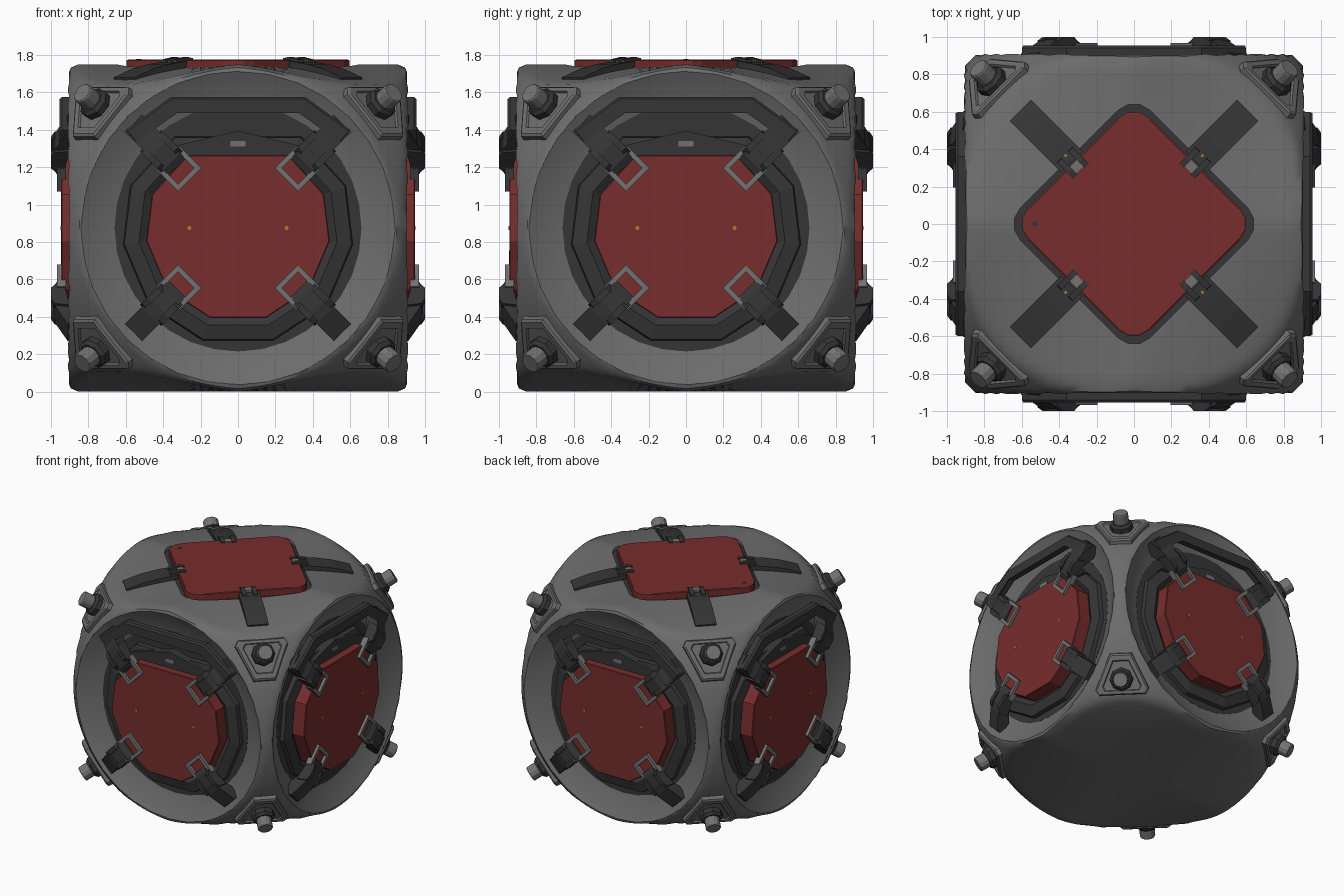
import bpy, bmesh, math
from mathutils import Matrix, Vector

if "Cube" in bpy.data.objects:
    bpy.data.objects.remove(bpy.data.objects["Cube"])

CZ = 0.875                                   # height of the body centre
HALF = Vector((0.91, 0.91, 0.875))
BALL = 1.238                                 # sphere that rounds off the block


def material(name, r, g, b):
    m = bpy.data.materials.new(name)
    m.diffuse_color = (r, g, b, 1)
    m.use_nodes = True
    m.node_tree.nodes["Principled BSDF"].inputs["Base Color"].default_value = m.diffuse_color
    return m


GREY = material("body grey", 0.15, 0.15, 0.153)
DARK = material("dark metal", 0.036, 0.036, 0.037)
RED = material("dull red", 0.185, 0.026, 0.026)
LIGHT = material("light grey", 0.17, 0.17, 0.17)
OCHRE = material("ochre", 0.4, 0.2, 0.03)


def finish(name, bm, mat, matrix=Matrix()):
    bmesh.ops.transform(bm, matrix=matrix, verts=bm.verts)
    bmesh.ops.recalc_face_normals(bm, faces=bm.faces)
    me = bpy.data.meshes.new(name)
    bm.to_mesh(me)
    bm.free()
    ob = bpy.data.objects.new(name, me)
    bpy.context.collection.objects.link(ob)
    me.materials.append(mat)
    return ob


def loft(bm, rings):
    """Closed skin through rings that all have the same point count."""
    vs = [[bm.verts.new(p) for p in r] for r in rings]
    n = len(vs[0])
    for a, b in zip(vs, vs[1:]):
        for i in range(n):
            bm.faces.new((a[i], a[(i + 1) % n], b[(i + 1) % n], b[i]))
    bm.faces.new(vs[0])
    bm.faces.new(vs[-1])


def prism(name, pts, levels, mat, matrix):
    """Outline lofted through (height, scale) levels."""
    bm = bmesh.new()
    loft(bm, [[(x * s, y * s, w) for x, y in pts] for w, s in levels])
    return finish(name, bm, mat, matrix)


def ngon(r, n, a0=0):
    return [(r * math.cos(a0 + math.tau * i / n), r * math.sin(a0 + math.tau * i / n)) for i in range(n)]


def rect(x0, x1, y0, y1):
    return [(x0, y0), (x1, y0), (x1, y1), (x0, y1)]


def mirrored(half):
    return half + [(-x, y) for x, y in reversed(half) if x != 0]


def rounded_square(h, r):
    out = []
    for k in range(4):
        for j in range(4):
            a = k * math.pi / 2 + j * math.pi / 6
            c = Matrix.Rotation(k * math.pi / 2, 2) @ Vector((h - r, h - r))
            out.append((c.x + r * math.cos(a), c.y + r * math.sin(a)))
    return out


def select(ob):
    bpy.ops.object.select_all(action='DESELECT')
    ob.select_set(True)
    bpy.context.view_layer.objects.active = ob


# frames: u, v in the face, w outward from the body centre
TOP = Matrix.Translation((0, 0, CZ))
SIDES = [TOP @ Matrix.Rotation(k * math.pi / 2, 4, 'Z') @ Matrix.Rotation(math.pi / 2, 4, 'X') for k in range(4)]
UPRIGHT = Matrix.Rotation(math.pi / 2, 4, 'X')     # profile (r, w) swept sideways
DIAGONALS = [math.pi / 4 + k * math.pi / 2 for k in range(4)]

# block rounded by a sphere, with pillow-shaped top and bottom
bm = bmesh.new()
bmesh.ops.create_cube(bm, size=2)
bmesh.ops.subdivide_edges(bm, edges=bm.edges[:], cuts=31, use_grid_fill=True)
for v in bm.verts:
    x, y, z = v.co
    p = Vector((HALF.x * x, HALF.y * y, HALF.z * z * (1 - 0.25 * abs(x * y) ** 1.2)))
    if p.length > BALL:
        p *= BALL / p.length
    v.co = p
body = finish("body", bm, GREY, TOP)

# conical recesses on four sides and a square pocket on top
bm = bmesh.new()
for F in SIDES:
    loft(bm, [[F @ Vector((x, y, w)) for x, y in ngon(r, 32)]
              for r, w in ((0.62, 0.79), (0.81, 0.888), (0.84, 0.904), (0.84, 1.2))])
T45 = TOP @ Matrix.Rotation(math.pi / 4, 4, 'Z')
loft(bm, [[T45 @ Vector((x, y, w)) for x, y in rounded_square(0.49, 0.12)] for w in (0.8, 1.1)])
cutter = finish("recess_cutter", bm, GREY)
cutter.hide_render = True
mod = body.modifiers.new("recesses", 'BOOLEAN')
mod.operation, mod.object, mod.solver = 'DIFFERENCE', cutter, 'EXACT'
select(body)
bpy.ops.object.modifier_apply(modifier=mod.name)
bpy.data.objects.remove(cutter)
select(body)
bpy.ops.object.shade_smooth_by_angle(angle=math.radians(35))

# side hatches: dark seat, red panel, handle and four clamps
PANEL = mirrored([(0.27, 0.39), (0.46, 0.18), (0.49, -0.07), (0.38, -0.33), (0.15, -0.48)])
HANDLE = [(0.36, 0.70), (0.60, 0.525), (0.53, 0.445), (0.49, 0.51), (0.33, 0.625)]
ARM = [(0.79, 0.86), (0.79, 0.91), (0.66, 0.975), (0.60, 0.99), (0.50, 0.985), (0.46, 0.96),
       (0.46, 0.93), (0.58, 0.92), (0.70, 0.85)]
HINGE = [(0.66, 0.90), (0.65, 0.98), (0.61, 1.0), (0.53, 1.0), (0.50, 0.97), (0.50, 0.93)]
for F in SIDES:
    prism("hatch_seat", ngon(0.66, 32), [(0.7, 1), (0.812, 1)], DARK, F)
    prism("hatch_collar", PANEL, [(0.75, 1.28), (0.845, 1.24), (0.865, 1.08), (0.84, 1.0)], DARK, F)
    prism("hatch_panel", PANEL, [(0.74, 1), (0.94, 1), (0.945, 0.99)], RED, F)
    prism("latch_plate", [(-0.46, 0.36), (0.46, 0.36), (0.33, 0.44), (0, 0.52), (-0.33, 0.44)],
          [(0.78, 1), (0.88, 1)], DARK, F)
    prism("latch_slot", rect(-0.04, 0.04, 0.435, 0.465), [(0.87, 1), (0.886, 1)], LIGHT, F)
    prism("handle", mirrored(HANDLE), [(0.895, 1), (0.94, 1), (0.955, 0.985)], DARK, F)
    for s in (-1, 1):
        prism("panel_mark", ngon(0.012, 6), [(0.94, 1), (0.948, 1)], OCHRE, F @ Matrix.Translation((0.26 * s, 0, 0)))
    for a in DIAGONALS:
        R = F @ Matrix.Rotation(a, 4, 'Z')
        prism("clamp_arm", ARM, [(-0.065, 1), (0.065, 1)], DARK, R @ UPRIGHT)
        for s in (-1, 1):
            prism("clamp_hinge", HINGE, [(-0.018, 1), (0.018, 1)], DARK,
                  R @ Matrix.Translation((0, 0.062 * s, 0)) @ UPRIGHT)
            prism("clamp_frame_side", rect(0.37, 0.53, -0.013, 0.013), [(0.92, 1), (0.968, 1)], LIGHT,
                  R @ Matrix.Translation((0, 0.075 * s, 0)))
        prism("clamp_frame_end", rect(0.365, 0.392, -0.088, 0.088), [(0.94, 1), (0.968, 1)], LIGHT, R)

# top hatch: red rounded panel in a dark seat, held by four straps
prism("top_seat", rounded_square(0.492, 0.12), [(0.78, 1), (0.845, 1)], DARK, T45)
prism("top_panel", rounded_square(0.46, 0.12), [(0.78, 1), (0.895, 1), (0.90, 0.985)], RED, T45)
STRAP = [(0.47, 0.86), (0.47, 0.892), (0.60, 0.876), (0.72, 0.852), (0.86, 0.805), (0.85, 0.77), (0.6, 0.82)]
CLIP = [(0.40, 0.89), (0.40, 0.908), (0.44, 0.915), (0.52, 0.90), (0.53, 0.87), (0.45, 0.86)]
for a in DIAGONALS:
    R = TOP @ Matrix.Rotation(a, 4, 'Z')
    prism("top_strap", STRAP, [(-0.08, 1), (0.08, 1)], DARK, R @ UPRIGHT)
    for s in (-1, 1):
        prism("top_clip", CLIP, [(-0.016, 1), (0.016, 1)], DARK,
              R @ Matrix.Translation((0, 0.042 * s, 0)) @ UPRIGHT)
    prism("top_clip_pad", rect(0.41, 0.46, -0.03, 0.03), [(0.88, 1), (0.906, 1)], LIGHT, R)
    prism("strap_mark", rect(0.51, 0.525, -0.007, 0.007), [(0.88, 1), (0.893, 1)], OCHRE, R)
prism("top_mark", ngon(0.015, 6), [(0.895, 1), (0.903, 1)], DARK, TOP @ Matrix.Translation((-0.53, 0, 0)))

# corner plates with bolts
PLATE = [(0.2, -0.085), (0.2, 0.085), (-0.075, 0.205), (-0.12, 0.18), (-0.12, -0.18), (-0.075, -0.205)]
for sx in (-1, 1):
    for sy in (-1, 1):
        for sz in (-1, 1):
            w = Vector((0.61 * sx, 0.61 * sy, 0.53 * sz)).normalized()
            down = Vector((0, 0, -sz))
            u = (down - w * down.dot(w)).normalized()
            M = TOP @ Matrix((u, w.cross(u), w)).transposed().to_4x4()
            prism("corner_plate", PLATE, [(1.18, 1.0), (1.25, 0.97), (1.26, 0.9), (1.26, 0.72), (1.248, 0.68)],
                  GREY, M)
            prism("bolt_collar", ngon(0.088, 8), [(1.2, 1), (1.285, 1), (1.305, 0.8)], DARK, M)
            prism("bolt_pin", ngon(0.058, 12), [(1.25, 1), (1.375, 1), (1.383, 0.92)], LIGHT, M)
